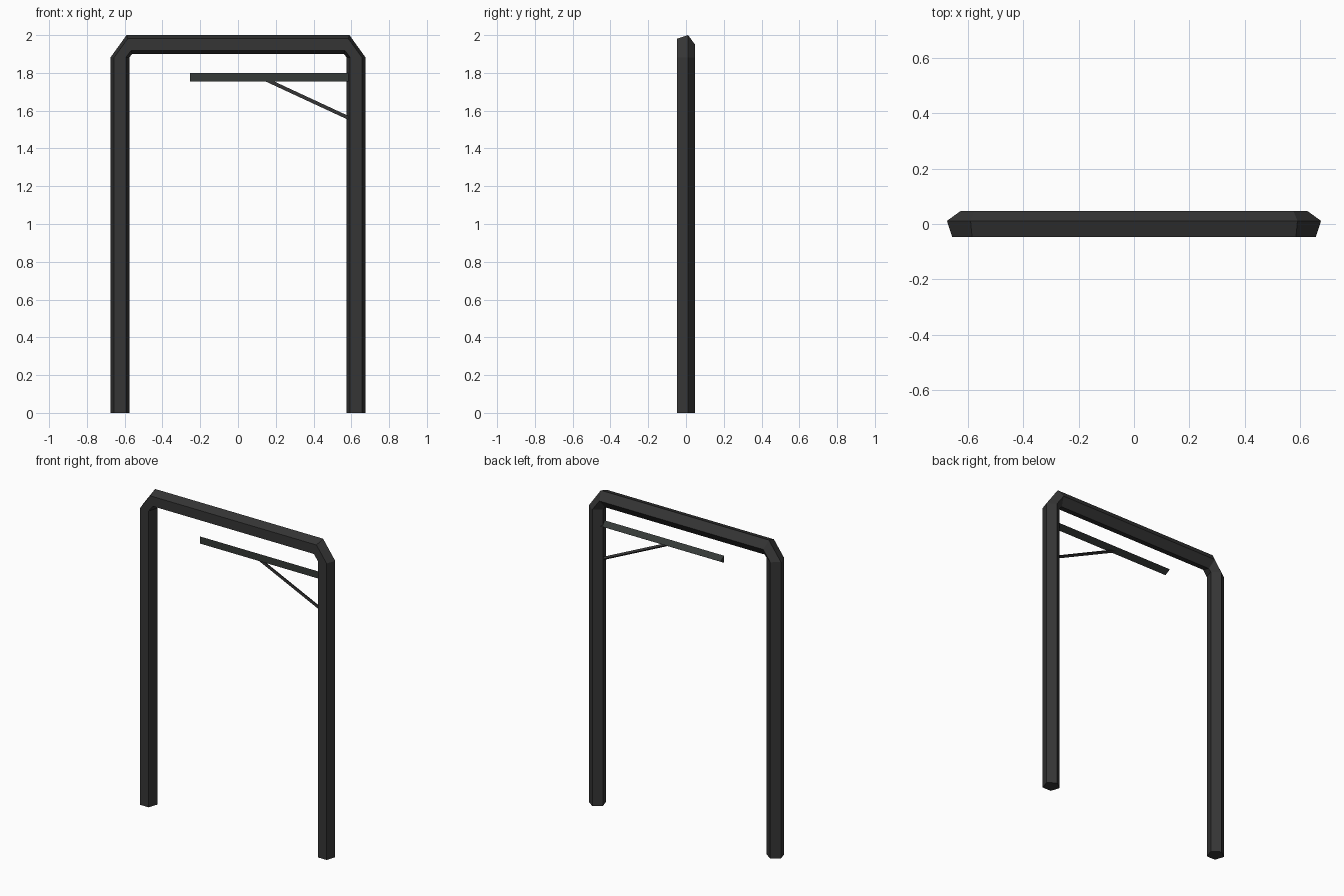
import bpy, bmesh, math
from mathutils import Vector

if "Cube" in bpy.data.objects:
    bpy.data.objects.remove(bpy.data.objects["Cube"])


def material(name, rgb):
    m = bpy.data.materials.new(name)
    m.diffuse_color = (*rgb, 1)
    m.use_nodes = True
    m.node_tree.nodes["Principled BSDF"].inputs["Base Color"].default_value = m.diffuse_color
    return m


FRAME = material("dark grey metal", (0.036, 0.036, 0.036))
ARM = material("dark green grey metal", (0.036, 0.042, 0.039))
CENTRE_Y = -0.005


def polygon(sides, r):
    """Outward/depth offsets with one corner pointing to +y."""
    return [(r * math.sin(2 * math.pi * i / sides), r * math.cos(2 * math.pi * i / sides))
            for i in range(sides)]


def sweep(name, rings, mat):
    """Skin a list of rings into a capped tube."""
    bm = bmesh.new()
    loops = [[bm.verts.new(p) for p in ring] for ring in rings]
    n = len(loops[0])
    for a, b in zip(loops, loops[1:]):
        for i in range(n):
            j = (i + 1) % n
            bm.faces.new((a[i], a[j], b[j], b[i]))
    bm.faces.new(loops[0])
    bm.faces.new(loops[-1])
    bmesh.ops.recalc_face_normals(bm, faces=bm.faces)
    mesh = bpy.data.meshes.new(name)
    bm.to_mesh(mesh)
    bm.free()
    mesh.materials.append(mat)
    ob = bpy.data.objects.new(name, mesh)
    bpy.context.collection.objects.link(ob)
    return ob


def bar(name, start, end, r, mat):
    """Three-sided bar lying in the plane of the frame, ridge to the back."""
    a, b = Vector(start), Vector(end)
    d = (b - a).normalized()
    side = Vector((-d.z, 0, d.x))
    rings = [[p + side * o + Vector((0, y, 0)) for o, y in polygon(3, r)] for p in (a, b)]
    return sweep(name, rings, mat)


# Arch frame: five-sided tube with one chamfer segment at each corner
prof = polygon(5, 0.0525)


def half_rings(s):
    foot = [(s * (0.625 + o), CENTRE_Y + y, 0) for o, y in prof]
    bend = [(s * (0.625 + o), CENTRE_Y + y, 1.882) for o, y in prof]
    top = [(s * (0.575 + 0.3 * o), CENTRE_Y + y, 1.95 + o) for o, y in prof]
    return [foot, bend, top]


sweep("arch_frame", half_rings(-1) + half_rings(1)[::-1], FRAME)

# Hanging arm and its diagonal brace, both fixed to the right post
bar("hanging_arm", (-0.255, CENTRE_Y, 1.777), (0.61, CENTRE_Y, 1.777), 0.026, ARM)
bar("diagonal_brace", (0.14, CENTRE_Y, 1.768), (0.61, CENTRE_Y, 1.55), 0.011, FRAME)
